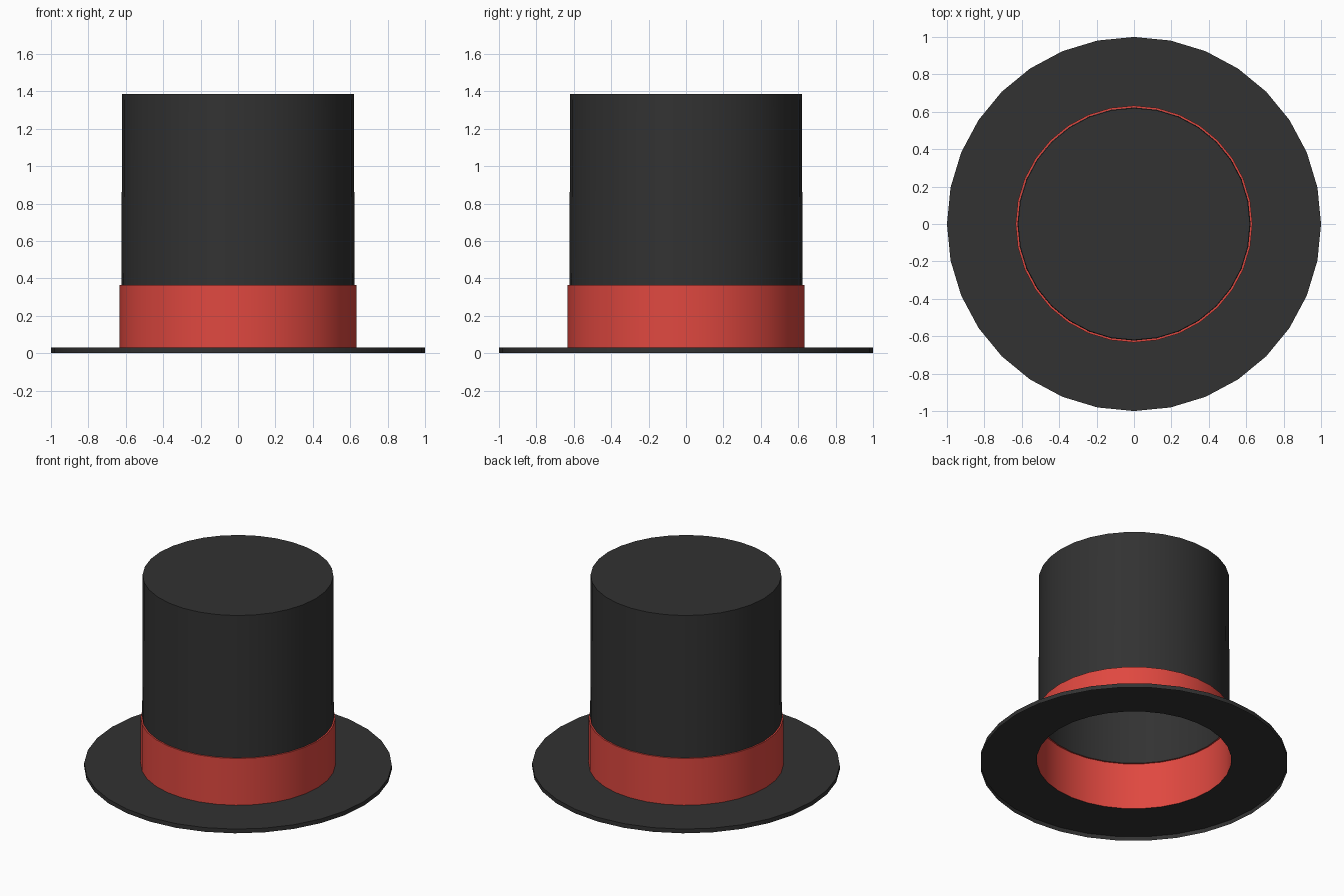
import bpy, bmesh, math

if "Cube" in bpy.data.objects:
    bpy.data.objects.remove(bpy.data.objects["Cube"])

SIDES = 32


def material(name, rgb):
    m = bpy.data.materials.new(name)
    m.diffuse_color = (*rgb, 1.0)
    m.use_nodes = True
    m.node_tree.nodes["Principled BSDF"].inputs["Base Color"].default_value = m.diffuse_color
    return m


def lathe(name, profile, mat, cap=False):
    """Spin an open (radius, height) profile about z; optionally close the top."""
    bm = bmesh.new()
    rings = []
    for r, z in profile:
        rings.append([bm.verts.new((r * math.cos(2 * math.pi * k / SIDES),
                                    r * math.sin(2 * math.pi * k / SIDES), z))
                      for k in range(SIDES)])
    for low, high in zip(rings, rings[1:]):
        for k in range(SIDES):
            n = (k + 1) % SIDES
            bm.faces.new((low[k], low[n], high[n], high[k]))
    if cap:
        bm.faces.new(rings[-1])
    mesh = bpy.data.meshes.new(name)
    bm.to_mesh(mesh)
    bm.free()
    mesh.materials.append(mat)
    obj = bpy.data.objects.new(name, mesh)
    bpy.context.collection.objects.link(obj)
    # smooth round walls, sharp rims
    bpy.ops.object.select_all(action='DESELECT')
    obj.select_set(True)
    bpy.context.view_layer.objects.active = obj
    bpy.ops.object.shade_smooth_by_angle(angle=math.radians(30))
    return obj


black = material("black felt", (0.032, 0.032, 0.032))
red = material("red ribbon", (0.745, 0.065, 0.051))

# brim: thin disc with a short skirt, open underneath
lathe("brim", [(1.0, 0.0), (1.0, 0.03), (0.633, 0.03)], black)
# ribbon: standing wall with a narrow lip on top
lathe("ribbon", [(0.633, 0.03), (0.633, 0.365), (0.623, 0.365)], red)
# crown: hollow tube closed by a flat top
lathe("crown", [(0.623, 0.365), (0.62, 1.385)], black, cap=True)
